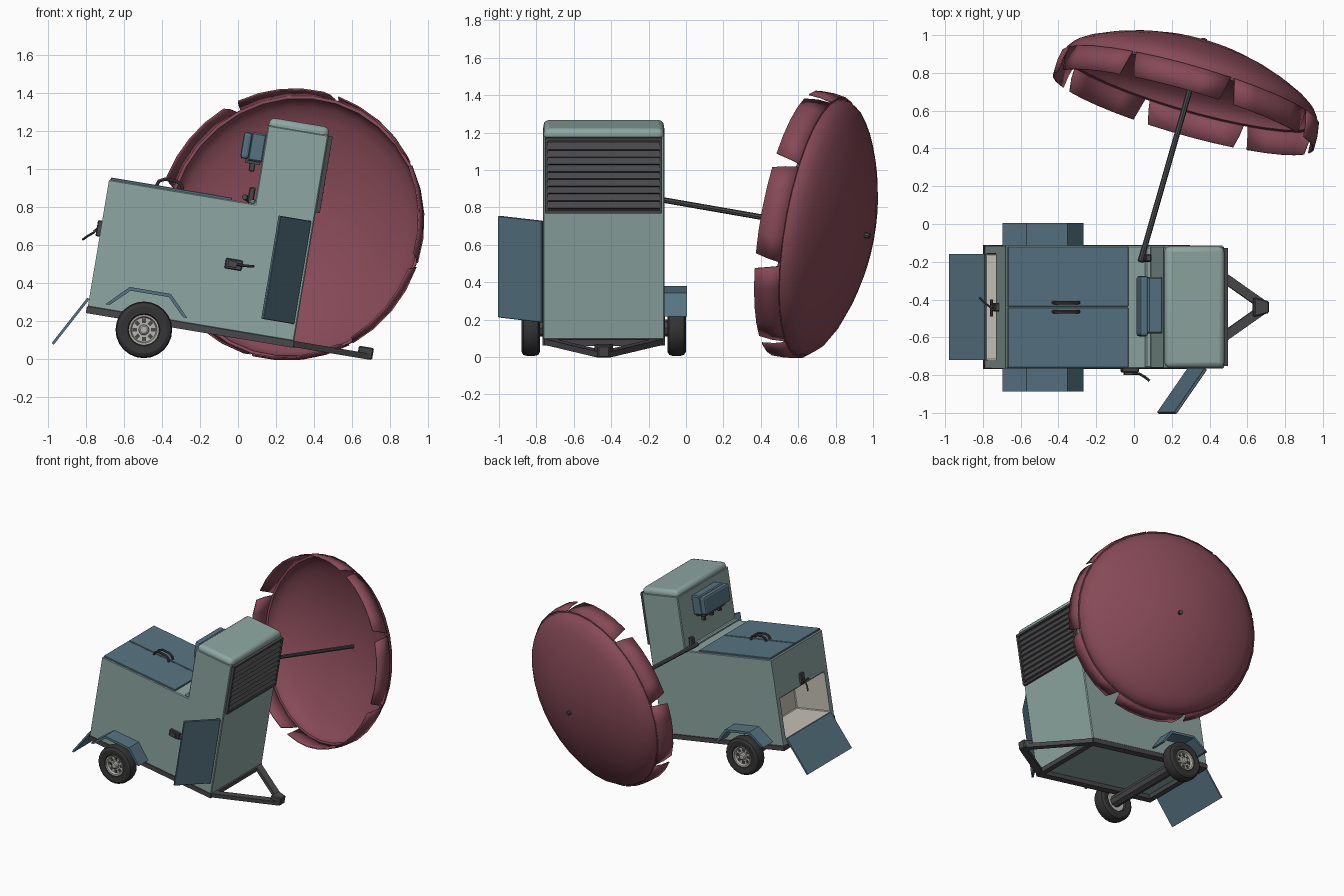
import bpy, bmesh, math
from mathutils import Matrix, Vector

if "Cube" in bpy.data.objects:
    bpy.data.objects.remove(bpy.data.objects["Cube"])

def mat(name, c):
    m = bpy.data.materials.new(name)
    m.diffuse_color = (*c, 1)
    m.use_nodes = True
    m.node_tree.nodes["Principled BSDF"].inputs["Base Color"].default_value = m.diffuse_color
    return m

GREEN = mat("sage_green", (.27, .385, .36))
BLUE = mat("slate_blue", (.095, .175, .225))
RED = mat("maroon", (.24, .068, .095))
DARK = mat("dark_metal", (.065, .065, .07))
TYRE = mat("tyre_black", (.035, .035, .035))
LIGHT = mat("light_metal", (.48, .47, .43))
BEIGE = mat("cream_interior", (.58, .54, .48))

# cart frame: x along the cart, y across (0 = middle), z up from the floor
CART = Matrix.Translation((-.79, -.44, .275)) @ Matrix.Rotation(math.radians(9.5), 4, 'Y')
WORLD = Matrix.Identity(4)

def finish(name, bm, mats, M=CART, smooth=False, bevel=0, seg=1):
    bmesh.ops.recalc_face_normals(bm, faces=bm.faces)
    me = bpy.data.meshes.new(name)
    bm.to_mesh(me)
    bm.free()
    ob = bpy.data.objects.new(name, me)
    bpy.context.collection.objects.link(ob)
    ob.matrix_world = M
    for m in mats:
        me.materials.append(m)
    if bevel:
        b = ob.modifiers.new("bevel", 'BEVEL')
        b.width, b.segments, b.limit_method = bevel, seg, 'ANGLE'
    if smooth:
        bpy.ops.object.select_all(action='DESELECT')
        ob.select_set(True)
        bpy.context.view_layer.objects.active = ob
        bpy.ops.object.shade_smooth_by_angle(angle=math.radians(35))
    return ob

def box(name, x, y, z, m, M=CART, **kw):
    bm = bmesh.new()
    bmesh.ops.create_cube(bm, size=1)
    for v in bm.verts:
        for i, (a, b) in enumerate((x, y, z)):
            v.co[i] = a if v.co[i] < 0 else b
    return finish(name, bm, [m], M, **kw)

def prism(pts, y0, y1):
    bm = bmesh.new()
    f = bm.faces.new([bm.verts.new((x, y0, z)) for x, z in pts])
    r = bmesh.ops.extrude_face_region(bm, geom=[f])
    for v in r['geom']:
        if isinstance(v, bmesh.types.BMVert):
            v.co.y = y1
    bmesh.ops.recalc_face_normals(bm, faces=bm.faces)
    return bm

def lathe(name, prof, n, m, M, phase=0, **kw):
    bm = bmesh.new()
    rings = [[bm.verts.new((r * math.cos(phase + k * math.tau / n), r * math.sin(phase + k * math.tau / n), h))
              for k in range(n)] for r, h in prof]
    for a, b in zip(rings, rings[1:]):
        for k in range(n):
            bm.faces.new((a[k], a[(k + 1) % n], b[(k + 1) % n], b[k]))
    bmesh.ops.remove_doubles(bm, verts=bm.verts, dist=1e-5)
    return finish(name, bm, [m], M, smooth=True, **kw)

def tube(name, pts, r, m, M=CART, res=2):
    cu = bpy.data.curves.new(name, 'CURVE')
    cu.dimensions, cu.bevel_depth, cu.bevel_resolution, cu.use_fill_caps = '3D', r, res, True
    s = cu.splines.new('POLY')
    s.points.add(len(pts) - 1)
    for p, co in zip(s.points, pts):
        p.co = (*co, 1)
    tmp = bpy.data.objects.new(name, cu)
    bpy.context.collection.objects.link(tmp)
    bpy.context.view_layer.update()
    me = bpy.data.meshes.new_from_object(tmp.evaluated_get(bpy.context.evaluated_depsgraph_get()))
    bpy.data.objects.remove(tmp)
    bm = bmesh.new()
    bm.from_mesh(me)
    return finish(name, bm, [m], M, smooth=True)

def beam(name, p, q, w, h, m, M=CART):
    p, q = Vector(p), Vector(q)
    d = (q - p).normalized()
    side = Vector((0, 0, 1)).cross(d).normalized()
    R = Matrix((d, side, d.cross(side))).transposed().to_4x4()
    L = (q - p).length
    return box(name, (0, L), (-w / 2, w / 2), (-h / 2, h / 2), m, M @ Matrix.Translation(p) @ R)

# body: L-shaped cabinet with a cream-lined hatch in the back
bm = prism([(0, 0), (1.1, 0), (1.1, 1.1), (.777, 1.1), (.777, .68), (0, .68)], -.325, .325)
rear = min(bm.faces, key=lambda f: f.calc_center_median().x)
bmesh.ops.inset_individual(bm, faces=[rear], thickness=.03)
for v in rear.verts:
    v.co.y = math.copysign(.282, v.co.y)
    v.co.z = .05 if v.co.z < .3 else .36
walls = bmesh.ops.inset_individual(bm, faces=[rear], thickness=0, depth=-.3)['faces']
for f in list(walls) + [rear]:
    f.material_index = 1
finish("cabinet", bm, [GREEN, BEIGE], bevel=.006)
box("tower_cap", (.78, 1.1), (-.322, .322), (1.07, 1.142), GREEN, bevel=.03, seg=3, smooth=True)

# rear flap hanging open
beam("rear_flap", (-.004, 0, .045), (-.15, 0, -.222), .56, .014, BLUE)

# top lids with arched handles
for s in (-1, 1):
    box("lid", (.008, .655), tuple(sorted((s * .003, s * .32))), (.675, .692), BLUE, bevel=.003)
    tube("lid_handle", [(.25, s * .024, .685), (.26, s * .024, .715), (.29, s * .024, .73), (.35, s * .024, .73),
                        (.38, s * .024, .715), (.39, s * .024, .685)], .009, DARK)
box("counter_strip", (.745, .78), (-.322, .322), (.675, .70), GREEN, bevel=.008)

# side door swung open
Md = CART @ Matrix.Translation((1.08, -.327, 0)) @ Matrix.Rotation(math.atan2(-.235, -.165), 4, 'Z')
box("side_door", (0, .287), (-.008, .008), (.09, .64), BLUE, Md, bevel=.003)

# side latch and rear latch
box("side_latch_plate", (.675, .765), (-.345, -.32), (.32, .375), DARK, bevel=.005)
box("side_latch_knob", (.69, .735), (-.36, -.34), (.332, .365), DARK)
tube("side_latch_lever", [(.71, -.352, .35), (.77, -.352, .35), (.80, -.37, .352), (.825, -.39, .355)], .007, DARK)
box("rear_latch_plate", (-.022, .005), (-.022, .022), (.375, .46), DARK, bevel=.005)
tube("rear_latch_lever", [(-.015, 0, .42), (-.035, 0, .39), (-.06, .02, .37), (-.085, .05, .345)], .006, DARK)
tube("rear_latch_bar", [(-.03, -.05, .40), (-.03, .04, .40)], .008, DARK)

# louvred grille on the tower
box("grille_back", (1.095, 1.104), (-.31, .31), (.695, 1.09), TYRE)
for y in (-.305, .305):
    box("grille_side", (1.1, 1.122), (y - .008, y + .008), (.69, 1.095), DARK)
for z in (.696, 1.089):
    box("grille_rail", (1.1, 1.122), (-.31, .31), (z - .008, z + .008), DARK)
for i in range(9):
    z = .725 + i * .0395
    bm = prism([(1.1, z + .02), (1.104, z + .026), (1.126, z - .006), (1.12, z - .012)], -.297, .297)
    finish("grille_slat", bm, [DARK])

# dispenser box on the tower's inner face, with taps
box("dispenser_box", (.70, .78), (-.14, .16), (.90, 1.05), BLUE, bevel=.008)
box("dispenser_front", (.66, .705), (-.155, .165), (.905, 1.045), BLUE, bevel=.015, seg=2)
box("dispenser_base", (.69, .77), (-.12, .14), (.885, .902), DARK)
for y in (-.09, .01, .11):
    box("tap", (.715, .745), (y - .013, y + .013), (.845, .89), DARK, bevel=.004)

# chassis and tow bar
for s in (-1, 1):
    beam("chassis_rail", (-.004, s * .3, -.015), (1.1, s * .3, -.015), .055, .036, DARK)
    beam("tow_arm", (1.08, s * .3, -.013), (1.49, s * .015, -.013), .05, .032, DARK)
for x in (.02, 1.085):
    beam("cross_rail", (x, -.3, -.015), (x, .3, -.015), .05, .034, DARK)
bm = prism([(1.44, -.028), (1.52, -.028), (1.52, .035), (1.44, .035)], -.052, .052)
for v in bm.verts:
    if v.co.x > 1.5:
        v.co.y *= .6
finish("hitch", bm, [DARK], bevel=.006)

# wheels, axle and mudguards
AX = Vector((-.495, 0, .155))
tube("axle", [(AX.x, -.82, AX.z), (AX.x, -.06, AX.z)], .045, DARK, WORLD)
for s in (-1, 1):
    M = Matrix.Translation((AX.x, -.44 + s * .39, AX.z)) @ Matrix.Rotation(-s * math.pi / 2, 4, 'X')
    lathe("tyre", [(.078, -.035), (.085, -.046), (.125, -.05), (.143, -.04), (.149, -.02), (.149, .02), (.143, .04),
                   (.125, .05), (.085, .046), (.078, .035), (.078, -.035)], 24, TYRE, M)
    lathe("wheel_rim", [(0, -.02), (.08, -.03), (.08, .044), (.07, .042), (.064, .025), (0, .025)], 24, LIGHT, M)
    lathe("hub_cap", [(.028, .02), (.026, .042), (.018, .048), (0, .048)], 16, LIGHT, M)
    for k in range(8):
        a = k * math.tau / 8
        box("rim_hole", (.037, .06), (-.010, .010), (.02, .029), DARK, M @ Matrix.Rotation(a, 4, 'Z'))
    bm = prism([(.09, .03), (.2, .14), (.42, .14), (.525, .03), (.503, .03), (.412, .122), (.208, .122), (.112, .03)],
               s * .322, s * .446)
    finish("mudguard", bm, [BLUE])

# parasol: pole, clamp, dome and eight skirt panels
AXIS = Vector((.287, 1, -.174)).normalized()
BASE = Vector((.04, -.18, .85))
tube("parasol_pole", [BASE - AXIS * .02, BASE + AXIS * 1.225], .015, DARK, WORLD)
box("pole_clamp", (.735, .768), (.24, .28), (.68, .765), DARK, bevel=.006)
zx = Vector((0, 0, 1))
up = (zx - AXIS * zx.dot(AXIS)).normalized()
right = up.cross(AXIS) * -1
P = Matrix((right, up, right.cross(up))).transposed().to_4x4()
SGN = 1 if right.cross(up).dot(AXIS) > 0 else -1
P = Matrix.Translation(BASE) @ P
# orient angles as seen from the front (x right, z up)
if right.x < 0:
    P = P @ Matrix.Rotation(math.pi, 4, 'Y')
    SGN = -SGN
START = math.radians(28.5)
dome = lathe("parasol_dome", [(0, SGN * 1.2), (.12, SGN * 1.197), (.25, SGN * 1.178), (.38, SGN * 1.145),
             (.5, SGN * 1.102), (.6, SGN * 1.055), (.66, SGN * 1.015), (.69, SGN * .975), (.695, SGN * .95),
             (.705, SGN * .945)], 32, RED, P, phase=START)
sol = dome.modifiers.new("thickness", 'SOLIDIFY')
sol.thickness = .01
for k in range(8):
    bm = bmesh.new()
    rows = []
    for r, h, gap in ((.705, .95, .015), (.716, .885, .035), (.716, .815, .06)):
        rows.append([])
        for j in range(5):
            a = START + k * math.tau / 8 + gap + (math.tau / 8 - 2 * gap) * j / 4
            rows[-1].append(bm.verts.new((r * math.cos(a), r * math.sin(a), SGN * h)))
    for a, b in zip(rows, rows[1:]):
        for j in range(4):
            bm.faces.new((a[j], a[j + 1], b[j + 1], b[j]))
    ob = finish("parasol_skirt", bm, [RED], P, smooth=True)
    sol = ob.modifiers.new("thickness", 'SOLIDIFY')
    sol.thickness, sol.offset = .008, 0
